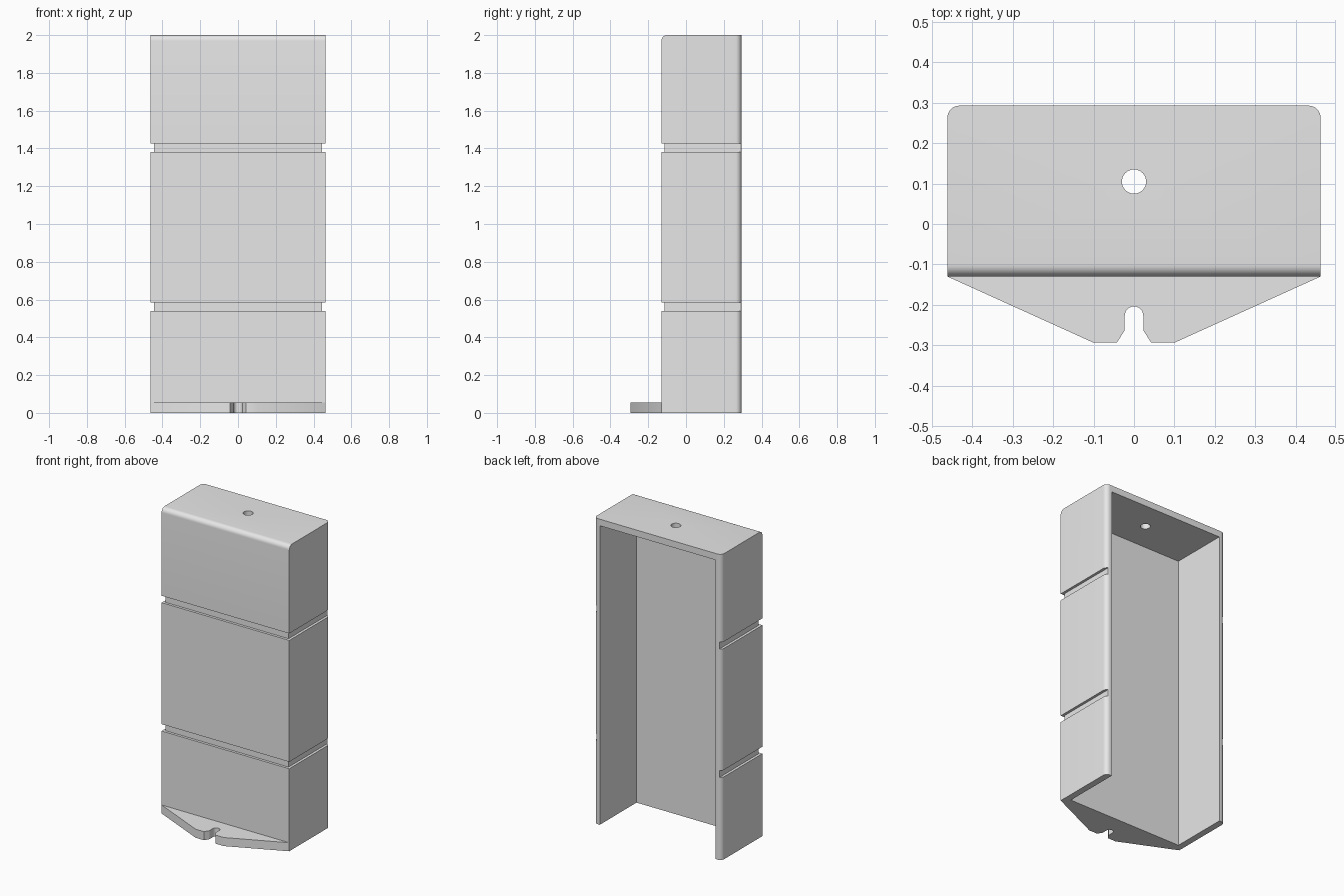
import bpy, bmesh, math

if "Cube" in bpy.data.objects:
    bpy.data.objects.remove(bpy.data.objects["Cube"])

W, YF, YB, H = 0.462, -0.13, 0.293, 2.0   # half width, front, back, height
T, R, GROOVE = 0.043, 0.03, 0.017         # wall, corner radius, groove depth

grey = bpy.data.materials.new("light grey")
grey.diffuse_color = (0.8, 0.8, 0.8, 1)
grey.use_nodes = True
grey.node_tree.nodes["Principled BSDF"].inputs["Base Color"].default_value = grey.diffuse_color


def prism(name, outline, z0, z1):
    """Extrude an xy outline from z0 to z1."""
    bm = bmesh.new()
    face = bm.faces.new([bm.verts.new((x, y, z0)) for x, y in outline])
    geo = bmesh.ops.extrude_face_region(bm, geom=[face])["geom"]
    bmesh.ops.translate(bm, vec=(0, 0, z1 - z0),
                        verts=[v for v in geo if isinstance(v, bmesh.types.BMVert)])
    bmesh.ops.recalc_face_normals(bm, faces=bm.faces)
    mesh = bpy.data.meshes.new(name)
    bm.to_mesh(mesh)
    bm.free()
    mesh.materials.append(grey)
    ob = bpy.data.objects.new(name, mesh)
    bpy.context.collection.objects.link(ob)
    return ob


def rect(x, y0, y1):
    return [(-x, y0), (x, y0), (x, y1), (-x, y1)]


def arc(cx, cy, r, a0, a1, n):
    return [(cx + r * math.cos(math.radians(a0 + (a1 - a0) * i / n)),
             cy + r * math.sin(math.radians(a0 + (a1 - a0) * i / n)))
            for i in range(n + 1)]


def activate(ob):
    bpy.ops.object.select_all(action="DESELECT")
    ob.select_set(True)
    bpy.context.view_layer.objects.active = ob


def cut(ob, cutter):
    mod = ob.modifiers.new("cut", "BOOLEAN")
    mod.operation, mod.solver, mod.object = "DIFFERENCE", "EXACT", cutter
    activate(ob)
    bpy.ops.object.modifier_apply(modifier=mod.name)
    bpy.data.objects.remove(cutter)


# Cover: block with rounded back corners and rounded top front edge
cover = prism("cover", [(-W, YF), (W, YF)] + arc(W - R, YB - R, R, 0, 90, 8)
              + arc(-W + R, YB - R, R, 90, 180, 8), 0, H)
bm = bmesh.new()
bm.from_mesh(cover.data)
front_top = [e for e in bm.edges
             if all(v.co.z > H - 1e-4 and v.co.y < YF + 1e-4 for v in e.verts)]
bmesh.ops.bevel(bm, geom=front_top, offset=R, segments=8, profile=0.5, affect="EDGES")
bm.to_mesh(cover.data)
bm.free()

# Cavity open at the back and bottom
cut(cover, prism("cavity", rect(W - T, YF + T, 0.6), -0.3, H - T))

# Grooves around the front and both sides
gx, gy = W - GROOVE, YF + GROOVE
for z in (0.54, 1.38):
    cut(cover, prism("groove", [(-0.6, -0.3), (0.6, -0.3), (0.6, 0.5), (gx, 0.5),
                                (gx, gy), (-gx, gy), (-gx, 0.5), (-0.6, 0.5)],
                     z, z + 0.045))

# Hole in the top
cut(cover, prism("hole", arc(0, 0.105, 0.03, 0, 348.75, 31), H - 0.2, H + 0.2))

# Tapered foot plate with a keyed slot
slot = [(-0.042, -0.293), (-0.023, -0.263)] + arc(0, -0.227, 0.023, 180, 0, 12) \
    + [(0.023, -0.263), (0.042, -0.293)]
foot = prism("foot_plate", [(-W, YF), (-0.102, -0.293)] + slot
             + [(0.102, -0.293), (W, YF)], 0, 0.056)

for ob in (cover, foot):
    activate(ob)
    bpy.ops.object.shade_smooth_by_angle(angle=math.radians(30))
